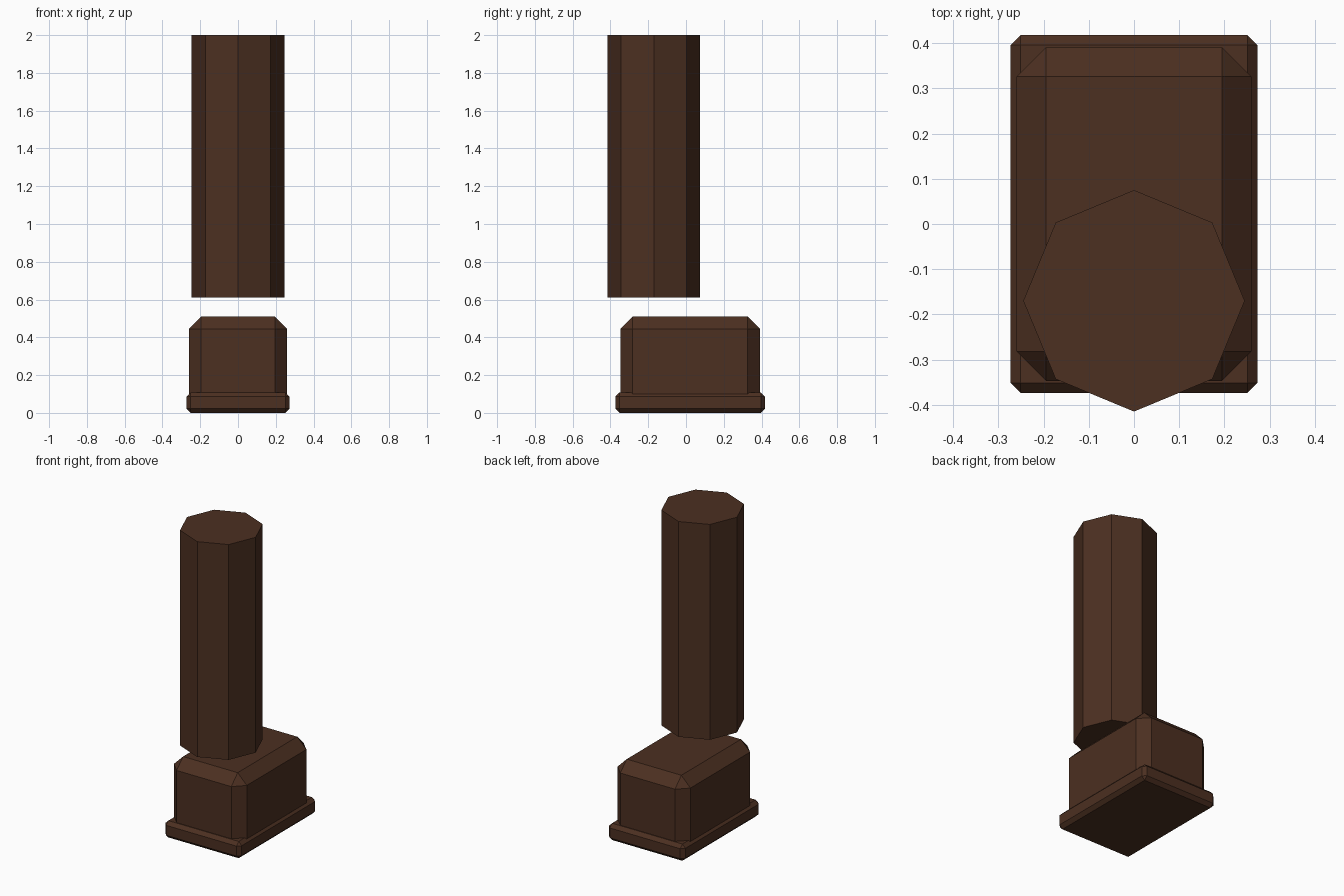
import bpy

if "Cube" in bpy.data.objects:
    bpy.data.objects.remove(bpy.data.objects["Cube"])

leather = bpy.data.materials.new("dark_brown")
leather.diffuse_color = (0.072, 0.029, 0.015, 1)
leather.use_nodes = True
leather.node_tree.nodes["Principled BSDF"].inputs["Base Color"].default_value = leather.diffuse_color


def chamfered_box(name, x, y, z, width):
    """Box spanning the (min, max) ranges with a flat chamfer on every edge."""
    spans = (x, y, z)
    bpy.ops.mesh.primitive_cube_add(size=1, location=[(a + b) / 2 for a, b in spans])
    ob = bpy.context.object
    ob.name = name
    ob.scale = [b - a for a, b in spans]
    bpy.ops.object.transform_apply(location=False, rotation=False, scale=True)
    bevel = ob.modifiers.new("chamfer", 'BEVEL')
    bevel.width = width
    bevel.segments = 1
    ob.data.materials.append(leather)
    return ob


# Boot sole and upper
chamfered_box("boot_sole", (-0.273, 0.273), (-0.374, 0.418), (0.0, 0.108), 0.022)
chamfered_box("boot_upper", (-0.26, 0.26), (-0.347, 0.391), (0.035, 0.51), 0.065)

# Octagonal leg, floating above the heel
bottom, top = 0.61, 2.0
bpy.ops.mesh.primitive_cylinder_add(vertices=8, radius=0.245, depth=top - bottom,
                                    location=(0, -0.17, (bottom + top) / 2))
leg = bpy.context.object
leg.name = "leg"
leg.data.materials.append(leather)
